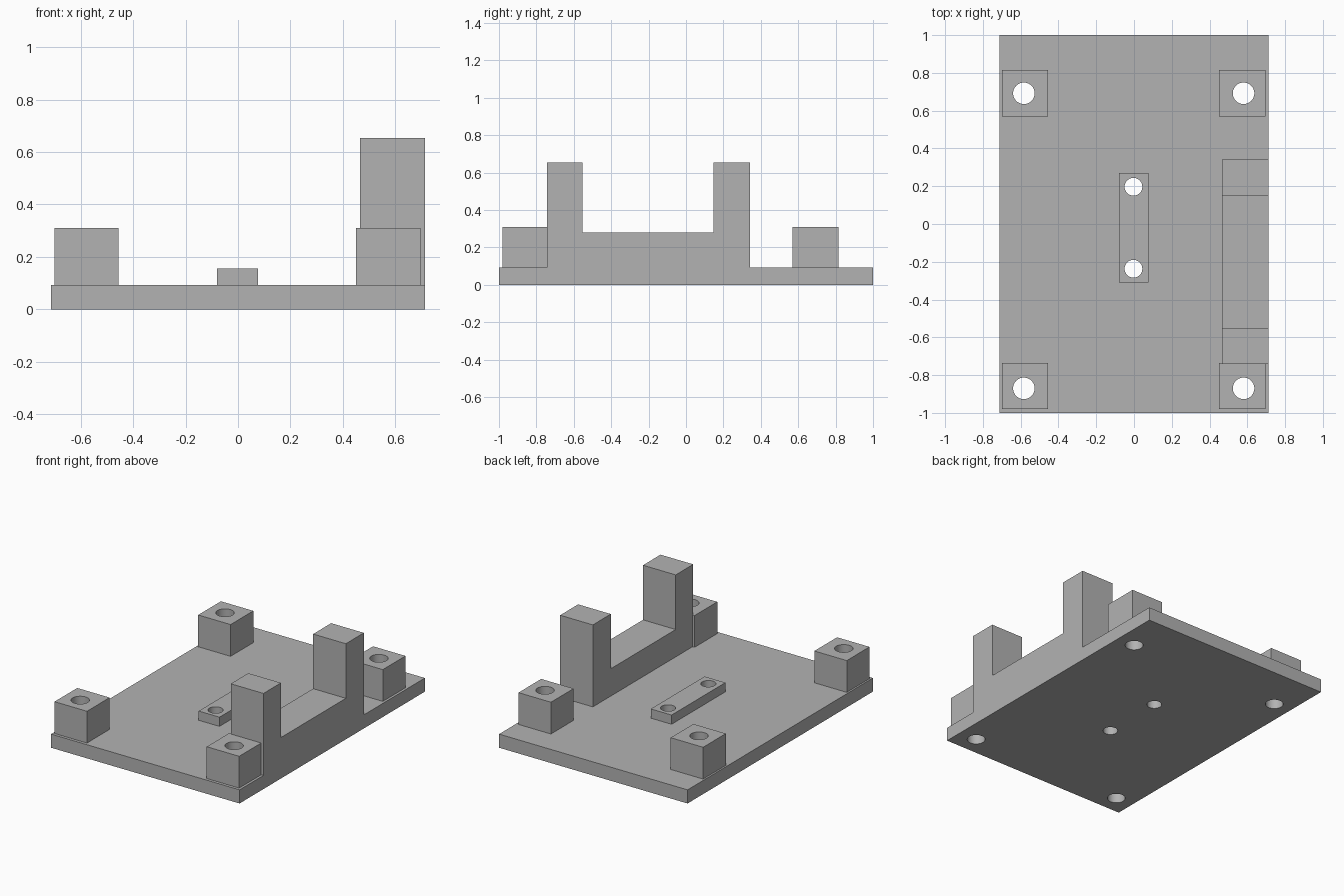
import bpy
import math

cube = bpy.data.objects.get("Cube")
if cube:
    bpy.data.objects.remove(cube, do_unlink=True)

grey = bpy.data.materials.new("plain grey")
grey.use_nodes = True
colour = (0.45, 0.45, 0.45, 1)
grey.diffuse_color = colour
grey.node_tree.nodes["Principled BSDF"].inputs["Base Color"].default_value = colour

BASE_TOP = 0.093


def prism(name, outline, x0, x1):
    """Extrude a (y, z) outline from x0 to x1."""
    n = len(outline)
    verts = [(x, y, z) for x in (x0, x1) for y, z in outline]
    faces = [tuple(reversed(range(n))), tuple(range(n, 2 * n))]
    faces += [(i, (i + 1) % n, (i + 1) % n + n, i + n) for i in range(n)]
    mesh = bpy.data.meshes.new(name)
    mesh.from_pydata(verts, [], faces)
    mesh.materials.append(grey)
    obj = bpy.data.objects.new(name, mesh)
    bpy.context.collection.objects.link(obj)
    return obj


def box(name, x0, x1, y0, y1, z0, z1):
    return prism(name, [(y0, z0), (y1, z0), (y1, z1), (y0, z1)], x0, x1)


def activate(obj):
    bpy.ops.object.select_all(action='DESELECT')
    obj.select_set(True)
    bpy.context.view_layer.objects.active = obj


def drill(obj, holes):
    """Cut vertical round holes, given as (x, y, radius)."""
    for x, y, radius in holes:
        bpy.ops.mesh.primitive_cylinder_add(vertices=48, radius=radius, depth=2,
                                            location=(x, y, 0))
        cutter = bpy.context.object
        cutter.hide_render = True
        cutter.data.materials.append(grey)
        activate(obj)
        mod = obj.modifiers.new("hole", 'BOOLEAN')
        mod.operation = 'DIFFERENCE'
        mod.solver = 'EXACT'
        mod.object = cutter
        bpy.ops.object.modifier_apply(modifier=mod.name)
        bpy.data.objects.remove(cutter, do_unlink=True)
    activate(obj)
    bpy.ops.object.shade_smooth_by_angle(angle=math.radians(30))


# Corner standoffs, each with a screw hole
corner_holes = []
for end, y0, hole_y in (("front", -0.98, -0.87), ("back", 0.57, 0.692)):
    for side, x0, hole_x in (("right", -0.70, -0.583), ("left", 0.45, 0.58)):
        hole = (hole_x, hole_y, 0.057)
        corner_holes.append(hole)
        block = box(f"{end}_{side}_standoff", x0, x0 + 0.245,
                    y0, y0 + 0.245, BASE_TOP, 0.31)
        drill(block, [hole])

# Central raised strip with two smaller holes
strip_holes = [(-0.003, y, 0.047) for y in (-0.237, 0.197)]
strip = box("centre_strip", -0.08, 0.077, -0.31, 0.27, BASE_TOP, 0.156)
drill(strip, strip_holes)

# Base plate, with every hole going right through
plate = box("base_plate", -0.712, 0.712, -1, 1, 0, BASE_TOP)
drill(plate, corner_holes + strip_holes)

# U-shaped bracket along the left edge
prism("side_bracket",
      [(-0.742, BASE_TOP), (0.341, BASE_TOP), (0.341, 0.653), (0.147, 0.653),
       (0.147, 0.28), (-0.553, 0.28), (-0.553, 0.653), (-0.742, 0.653)],
      0.465, 0.712)
